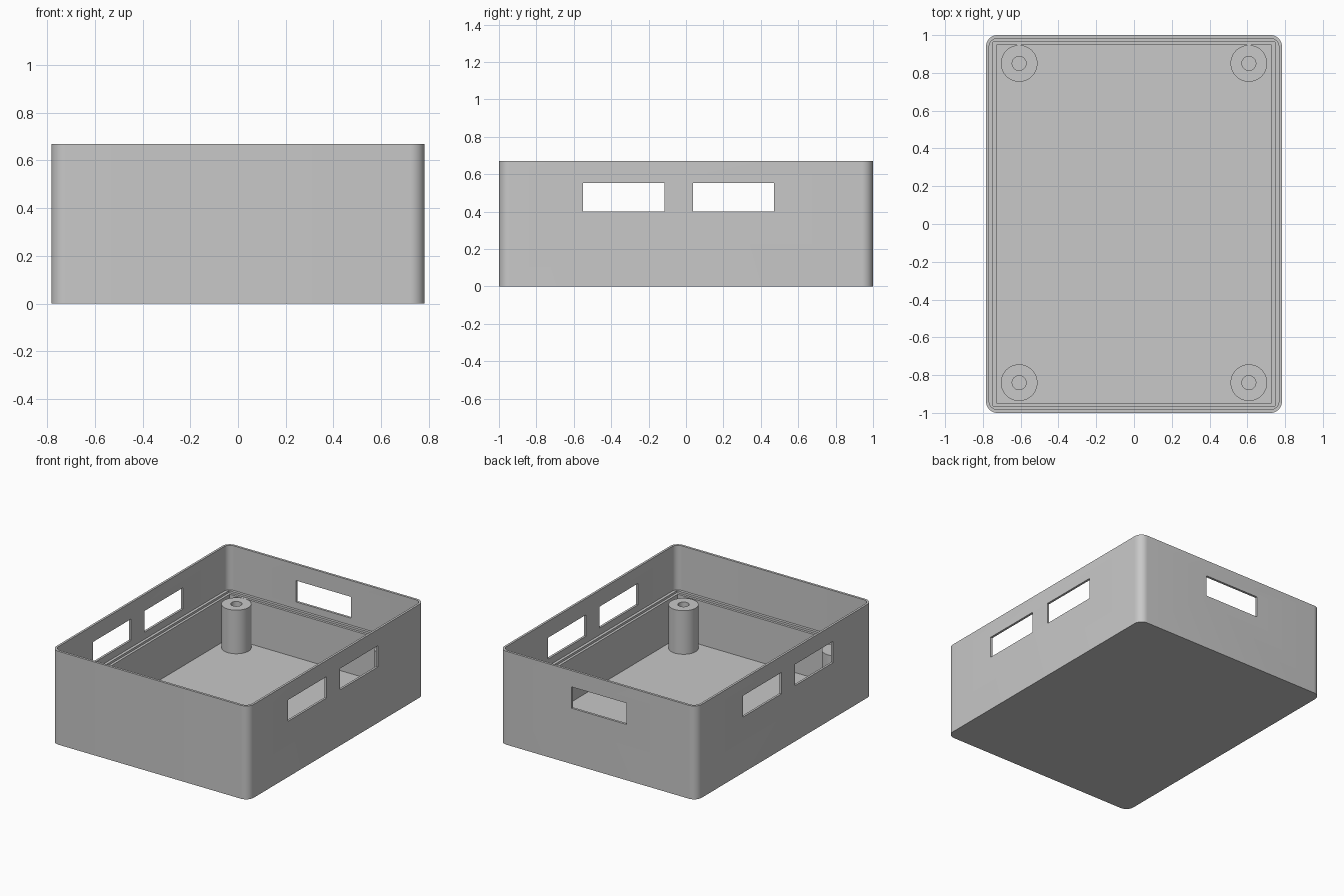
import bpy, bmesh
from math import cos, sin, pi, radians

if "Cube" in bpy.data.objects:
    bpy.data.objects.remove(bpy.data.objects["Cube"])

grey = bpy.data.materials.new("plain_grey")
grey.use_nodes = True
COLOUR = (0.58, 0.58, 0.58, 1)
grey.diffuse_color = COLOUR
grey.node_tree.nodes["Principled BSDF"].inputs["Base Color"].default_value = COLOUR

HEIGHT, FLOOR, LEDGE, POST_TOP = 0.67, 0.022, 0.35, 0.335


def finish(name, bm):
    bmesh.ops.recalc_face_normals(bm, faces=bm.faces)
    mesh = bpy.data.meshes.new(name)
    bm.to_mesh(mesh)
    bm.free()
    mesh.materials.append(grey)
    obj = bpy.data.objects.new(name, mesh)
    bpy.context.collection.objects.link(obj)
    return obj


def activate(obj):
    bpy.ops.object.select_all(action="DESELECT")
    obj.select_set(True)
    bpy.context.view_layer.objects.active = obj


def prism(name, hx, hy, z0, z1, radius=0, steps=10):
    """Upright block centred on the origin, with optional rounded corners."""
    outline = []
    for i, (sx, sy) in enumerate([(1, 1), (-1, 1), (-1, -1), (1, -1)]):
        cx, cy = sx * (hx - radius), sy * (hy - radius)
        for k in range(steps + 1 if radius else 1):
            a = pi / 2 * (i + k / steps)
            outline.append((cx + radius * cos(a), cy + radius * sin(a)))
    bm = bmesh.new()
    face = bm.faces.new([bm.verts.new((x, y, z0)) for x, y in outline])
    top = bmesh.ops.extrude_face_region(bm, geom=[face])["geom"]
    bmesh.ops.translate(bm, vec=(0, 0, z1 - z0),
                        verts=[v for v in top if isinstance(v, bmesh.types.BMVert)])
    return finish(name, bm)


def cut(body, cutter):
    cutter.hide_render = True
    mod = body.modifiers.new("cut", "BOOLEAN")
    mod.operation = "DIFFERENCE"
    mod.solver = "EXACT"
    mod.object = cutter
    activate(body)
    bpy.ops.object.modifier_apply(modifier=mod.name)
    bpy.data.objects.remove(cutter)


# Case: rounded shell with a thin upper wall, a stepped ledge and a thick lower wall
case = prism("case_shell", 0.783, 1.0, 0, HEIGHT, 0.06)
cut(case, prism("upper_cavity", 0.767, 0.983, LEDGE, 1, 0.045))
cut(case, prism("ledge_step", 0.747, 0.964, POST_TOP, 0.9))
cut(case, prism("lower_cavity", 0.729, 0.947, FLOOR, 0.8))

# Windows: two through both sides, one through the back
WIN_Z0, WIN_Z1 = 0.40, 0.553
for y in (-0.333, 0.254):
    window = prism("side_window", 1.2, 0.217, WIN_Z0, WIN_Z1)
    window.location.y = y
    cut(case, window)
window = prism("back_window", 0.219, 0.2, WIN_Z0, WIN_Z1)
window.location = (-0.01, 1.0, 0)
cut(case, window)
activate(case)
bpy.ops.object.shade_smooth_by_angle(angle=radians(30))

# Screw posts: hollow cylinders spun from a profile
SIDES = 48
profile = [(0.037, FLOOR), (0.037, POST_TOP), (0.097, POST_TOP), (0.097, FLOOR)]
for depth, y in (("front", -0.84), ("back", 0.85)):
    for side, x in (("left", 0.608), ("right", -0.608)):
        bm = bmesh.new()
        verts = [bm.verts.new((r, 0, z)) for r, z in profile]
        edges = [bm.edges.new(pair) for pair in zip(verts, verts[1:])]
        bmesh.ops.spin(bm, geom=verts + edges, cent=(0, 0, 0), axis=(0, 0, 1),
                       angle=2 * pi, steps=SIDES, use_merge=True)
        bmesh.ops.remove_doubles(bm, verts=bm.verts, dist=0.0001)
        post = finish(f"screw_post_{depth}_{side}", bm)
        post.location = (x, y, 0)
        activate(post)
        bpy.ops.object.shade_smooth_by_angle(angle=radians(30))
